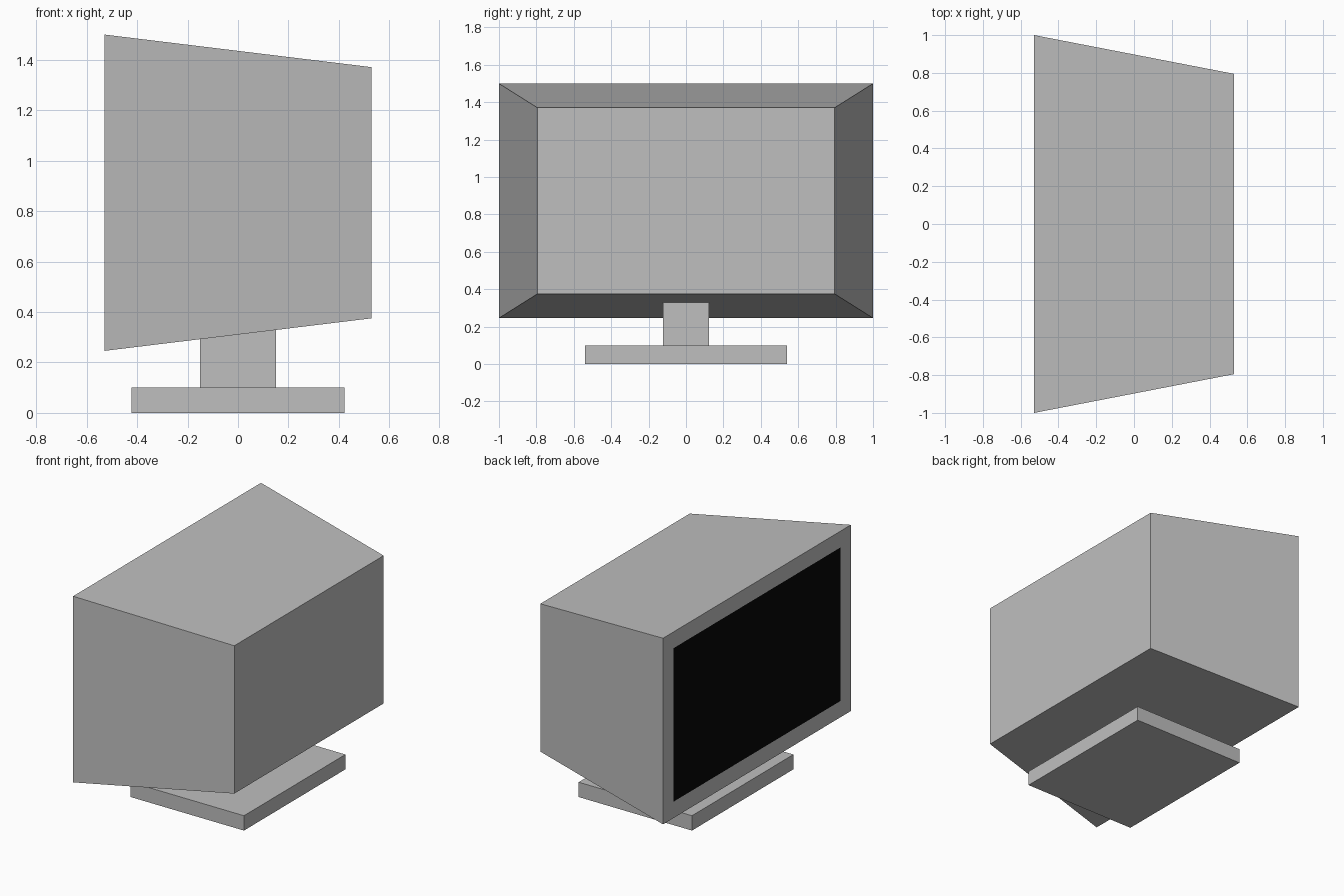
import bpy
import bmesh

default_cube = bpy.data.objects.get("Cube")
if default_cube:
    bpy.data.objects.remove(default_cube, do_unlink=True)


def make_material(name, rgb):
    mat = bpy.data.materials.new(name)
    mat.use_nodes = True
    color = (*rgb, 1.0)
    mat.diffuse_color = color
    mat.node_tree.nodes["Principled BSDF"].inputs["Base Color"].default_value = color
    return mat


grey = make_material("light grey plastic", (0.52, 0.52, 0.52))
black = make_material("black screen", (0.002, 0.002, 0.002))


def finish(bm, name, materials):
    mesh = bpy.data.meshes.new(name)
    bm.to_mesh(mesh)
    bm.free()
    for mat in materials:
        mesh.materials.append(mat)
    obj = bpy.data.objects.new(name, mesh)
    bpy.context.collection.objects.link(obj)
    return obj


def make_box(name, size, bottom):
    bm = bmesh.new()
    bmesh.ops.create_cube(bm, size=1)
    for v in bm.verts:
        v.co.x *= size[0]
        v.co.y *= size[1]
        v.co.z = bottom + (v.co.z + 0.5) * size[2]
    return finish(bm, name, [grey])


# Stand: flat foot and short neck that runs up into the housing
make_box("stand_base", (0.845, 1.08, 0.1), 0)
make_box("stand_neck", (0.3, 0.245, 0.3), 0.1)

# Housing: box tapering from the wide screen side (-x) to the narrow rear (+x)
bm = bmesh.new()
bmesh.ops.create_cube(bm, size=2)
for v in bm.verts:
    half_width, half_height = (0.795, 0.498) if v.co.x > 0 else (1.0, 0.627)
    v.co.x *= 0.529
    v.co.y *= half_width
    v.co.z = 0.873 + v.co.z * half_height

# Screen: flush black panel inside an even frame
bm.normal_update()
screen = min(bm.faces, key=lambda f: f.calc_center_median().x)
bmesh.ops.inset_region(bm, faces=[screen], thickness=0.11, use_even_offset=True)
screen.material_index = 1
finish(bm, "monitor_housing", [grey, black])
